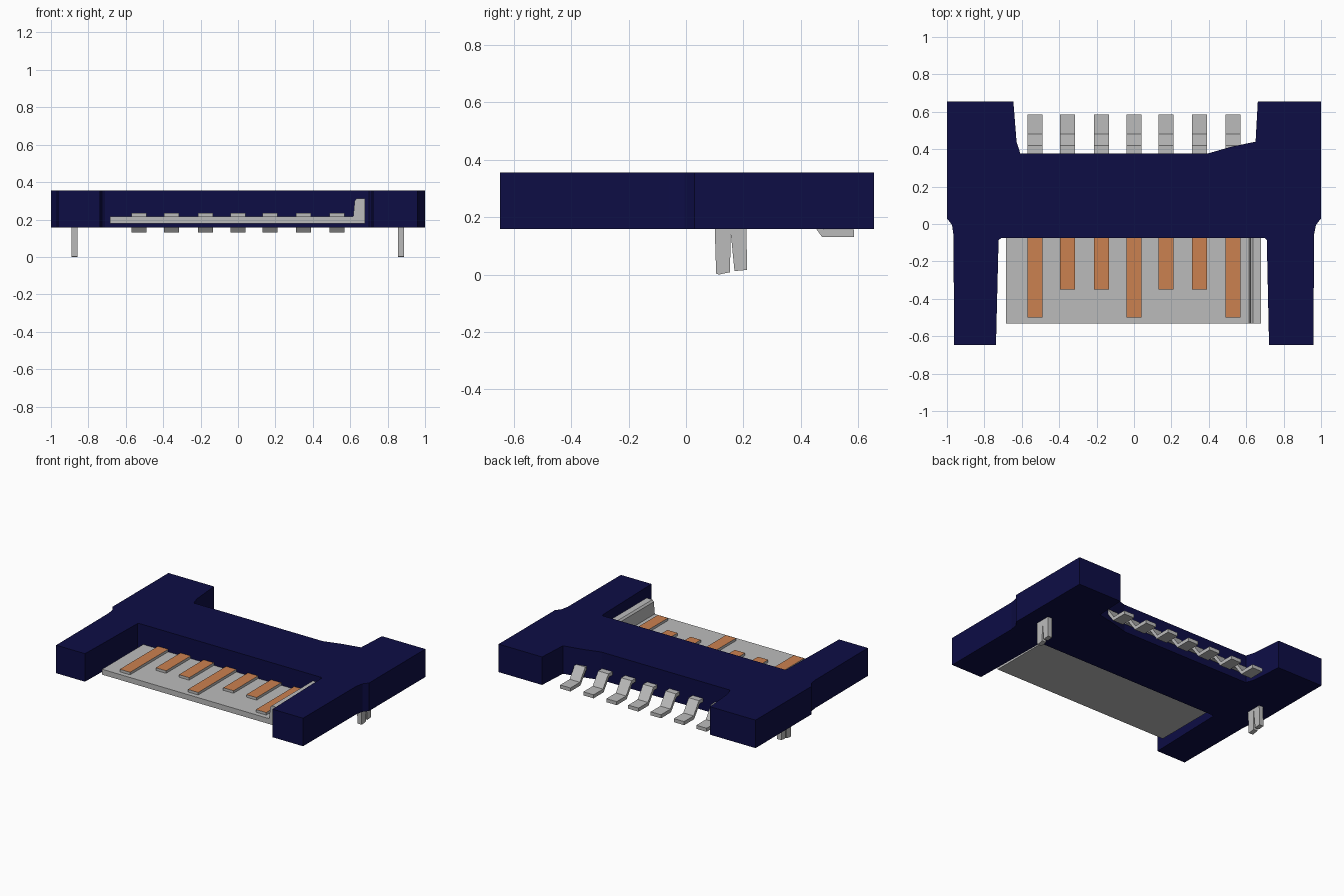
import bpy
import bmesh
from mathutils import Vector

cube = bpy.data.objects.get("Cube")
if cube:
    bpy.data.objects.remove(cube, do_unlink=True)


def material(name, rgb):
    mat = bpy.data.materials.new(name)
    mat.use_nodes = True
    mat.diffuse_color = (*rgb, 1)
    mat.node_tree.nodes["Principled BSDF"].inputs["Base Color"].default_value = (*rgb, 1)
    return mat


navy = material("navy plastic", (0.004, 0.004, 0.06))
grey = material("light grey", (0.50, 0.50, 0.50))
copper = material("copper", (0.60, 0.22, 0.08))


def prism(name, profile, axis, start, end, mats):
    """Extrude a 2D profile along an axis; a second material goes on upward faces."""
    place = {"x": lambda a, b: (start, a, b),
             "y": lambda a, b: (a, start, b),
             "z": lambda a, b: (a, b, start)}[axis]
    direction = Vector([float(axis == c) for c in "xyz"])
    bm = bmesh.new()
    base = bm.faces.new([bm.verts.new(place(a, b)) for a, b in profile])
    result = bmesh.ops.extrude_face_region(bm, geom=[base], use_keep_orig=True)
    verts = [v for v in result["geom"] if isinstance(v, bmesh.types.BMVert)]
    bmesh.ops.translate(bm, verts=verts, vec=direction * (end - start))
    bmesh.ops.recalc_face_normals(bm, faces=bm.faces)
    for face in bm.faces:
        face.material_index = int(len(mats) > 1 and face.normal.z > 0.9)
    mesh = bpy.data.meshes.new(name)
    bm.to_mesh(mesh)
    bm.free()
    for mat in mats:
        mesh.materials.append(mat)
    obj = bpy.data.objects.new(name, mesh)
    bpy.context.collection.objects.link(obj)
    return obj


def rect(a0, a1, b0, b1):
    return [(a0, b0), (a1, b0), (a1, b1), (a0, b1)]


# Housing: H-shaped slab with a sloped notch at the rear left
outline = [
    (-1, 0.655), (-0.645, 0.655), (-0.628, 0.44), (-0.608, 0.377),
    (0.395, 0.377), (0.52, 0.413), (0.65, 0.44), (0.662, 0.655), (1, 0.655),
    (1, 0.03), (0.973, -0.005), (0.962, -0.06), (0.96, -0.648),
    (0.722, -0.648), (0.71, -0.085), (0.70, -0.076),
    (-0.71, -0.076), (-0.724, -0.085), (-0.738, -0.648),
    (-0.962, -0.648), (-0.965, -0.06), (-0.973, -0.005), (-1, 0.03),
]
prism("housing", outline, "z", 0.158, 0.355, [navy])

# Tongue with its upright key at the left end
tongue = [(-0.685, 0.178), (0.68, 0.178), (0.68, 0.312), (0.635, 0.312),
          (0.624, 0.30), (0.616, 0.216), (-0.685, 0.216)]
prism("tongue", tongue, "y", -0.533, -0.06, [grey])

# Contacts on the tongue and solder pins at the rear
pin = [(0.36, 0.24), (0.42, 0.24), (0.48, 0.156), (0.585, 0.156),
       (0.585, 0.131), (0.474, 0.131), (0.412, 0.215), (0.36, 0.215)]
for i, x in enumerate((-0.53, -0.355, -0.175, 0, 0.17, 0.35, 0.53)):
    front = -0.50 if i % 3 == 0 else -0.35
    prism(f"contact_{i + 1}", rect(x - 0.04, x + 0.04, front, -0.06),
          "z", 0.212, 0.234, [grey, copper])
    prism(f"solder_pin_{i + 1}", pin, "x", x - 0.04, x + 0.04, [grey])

# Split board-lock tabs under the housing
tab = [(0.10, 0.17), (0.105, 0.003), (0.115, 0), (0.153, 0.008),
       (0.156, 0.143), (0.169, 0.012), (0.213, 0.016), (0.21, 0.17)]
for side, x in (("right", -0.875), ("left", 0.872)):
    prism(f"{side}_lock_tab", tab, "x", x - 0.016, x + 0.016, [grey])
